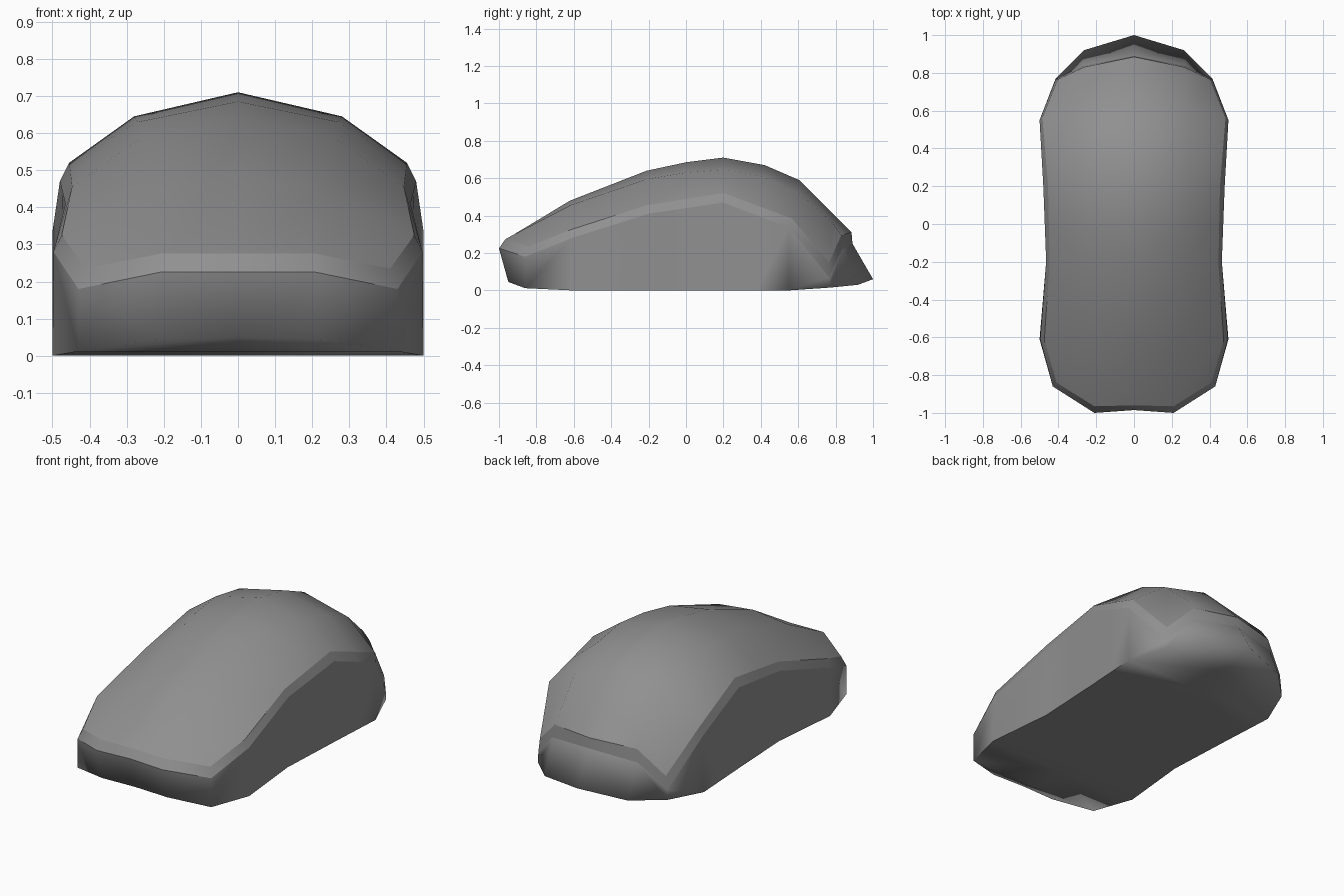
import bpy, bmesh
from mathutils import Vector

if "Cube" in bpy.data.objects:
    bpy.data.objects.remove(bpy.data.objects["Cube"])

# Half rim from front centre round to back centre: base, seam lower edge, seam upper edge
RIM = [
    ((0, -.95, .05), (0, -.985, .225), (0, -.96, .275)),
    ((.21, -.95, .045), (.21, -1, .225), (.21, -.965, .275)),
    ((.43, -.86, .012), (.43, -.86, .18), (.41, -.84, .235)),
    ((.5, -.61, 0), (.497, -.61, .28), (.475, -.615, .325)),
    ((.46, -.2, 0), (.465, -.2, .41), (.447, -.21, .455)),
    ((.48, .2, 0), (.48, .2, .47), (.455, .2, .52)),
    ((.5, .55, 0), (.5, .55, .335), (.485, .565, .385)),
    ((.415, .77, .015), (.415, .765, .07), (.405, .765, .15)),
    ((.265, .92, .03), (.275, .835, .22), (.265, .83, .295)),
    ((0, 1, .06), (0, .89, .25), (0, .885, .31)),
]
rim = [[Vector(p) for p in col] for col in RIM]
# Extra sections either side of the highest one
mix = lambda a, b: [p.lerp(q, .5) for p, q in zip(a, b)]
rim = rim[:5] + [mix(rim[4], rim[5]), rim[5], mix(rim[5], rim[6])] + rim[6:]

# Crown rows: mid x, y, mid z, centre z
CROWN = [(.22, -.62, .455, .48), (.25, -.21, .595, .64), (.27, 0, .63, .685),
         (.28, .2, .645, .71), (.285, .42, .605, .67), (.285, .605, .52, .59),
         (.26, .78, .365, .415)]

bm = bmesh.new()
base, low, up = ([bm.verts.new(col[i]) for col in rim] for i in range(3))
n = len(rim)

# Side wall and seam band
for a, b in ((base, low), (low, up)):
    for i in range(n - 1):
        bm.faces.new((a[i], a[i + 1], b[i + 1], b[i]))

# Domed top shell
rows = [(up[0], up[1], up[2])]
for k, (x, y, zm, zc) in enumerate(CROWN):
    rows.append((bm.verts.new((0, y, zc)), bm.verts.new((x, y, zm)), up[k + 3]))
for r, s in zip(rows, rows[1:]):
    for j in range(2):
        bm.faces.new((r[j], r[j + 1], s[j + 1], s[j]))
c, m, corner = rows[-1]
bm.faces.new((c, m, up[-2], up[-1]))
bm.faces.new((m, corner, up[-2]))

# Underside
mid = [bm.verts.new((0, base[i].co.y, base[i].co.z)) for i in range(2, n - 2)]
for k in range(len(mid) - 1):
    bm.faces.new((base[k + 2], mid[k], mid[k + 1], base[k + 3]))
bm.faces.new((base[0], mid[0], base[2], base[1]))
bm.faces.new((mid[-1], base[-1], base[-2], base[-3]))

# Smooth shading with a crisp seam and crisp base sides; front and back base edges stay soft
bmesh.ops.recalc_face_normals(bm, faces=bm.faces)
if max(bm.faces, key=lambda f: f.calc_center_median().z).normal.z < 0:
    bmesh.ops.reverse_faces(bm, faces=bm.faces)
for f in bm.faces:
    f.smooth = True
for ring in (base[2:9], low, up):
    for a, b in zip(ring, ring[1:]):
        bm.edges.get((a, b)).smooth = False

mesh = bpy.data.meshes.new("mouse_body")
bm.to_mesh(mesh)
bm.free()
body = bpy.data.objects.new("mouse_body", mesh)
bpy.context.collection.objects.link(body)
mirror = body.modifiers.new("Mirror", 'MIRROR')
mirror.use_clip = True
mirror.merge_threshold = .001

# Dark grey plastic
plastic = bpy.data.materials.new("dark_grey_plastic")
plastic.diffuse_color = (.28, .28, .28, 1)
plastic.use_nodes = True
plastic.node_tree.nodes["Principled BSDF"].inputs["Base Color"].default_value = plastic.diffuse_color
mesh.materials.append(plastic)
